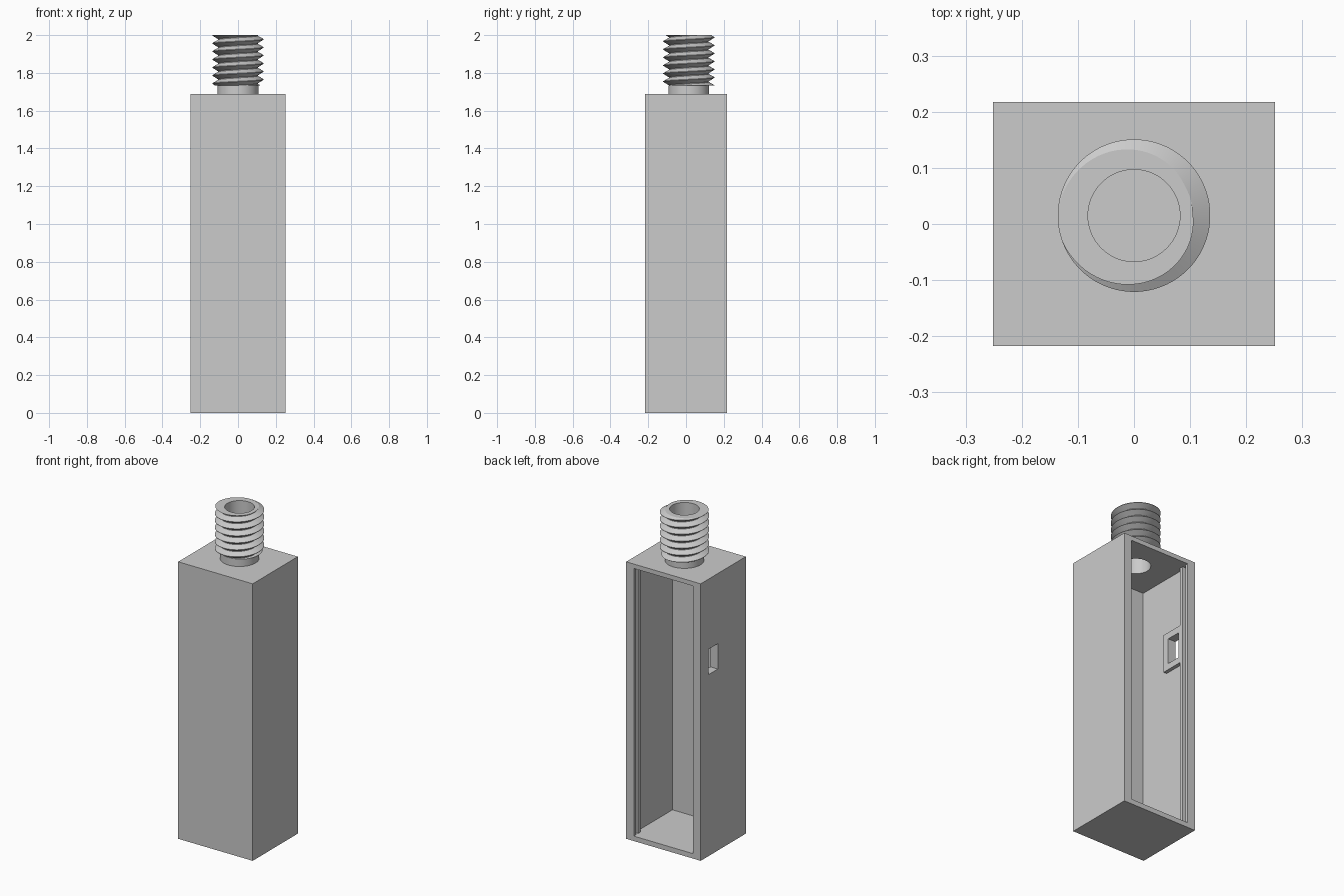
import bpy, bmesh, math
from mathutils import Vector

cube = bpy.data.objects.get("Cube")
if cube:
    bpy.data.objects.remove(cube, do_unlink=True)

GREY = (0.6, 0.6, 0.6, 1)
grey = bpy.data.materials.new("plain_grey")
grey.use_nodes = True
grey.diffuse_color = GREY
grey.node_tree.nodes["Principled BSDF"].inputs["Base Color"].default_value = GREY

TOP, SCREW_Y = 1.687, 0.015
FLOOR, CEILING = 0.03, 1.66
THREAD_START, THREAD_END = 1.733, 2.0


def add_object(name, bm):
    mesh = bpy.data.meshes.new(name)
    bmesh.ops.recalc_face_normals(bm, faces=bm.faces)
    bm.to_mesh(mesh)
    bm.free()
    mesh.materials.append(grey)
    ob = bpy.data.objects.new(name, mesh)
    bpy.context.collection.objects.link(ob)
    return ob


def box(name, x, y, z):
    bm = bmesh.new()
    bmesh.ops.create_cube(bm, size=1)
    for v in bm.verts:
        v.co = [lo + (c + 0.5) * (hi - lo) for c, (lo, hi) in zip(v.co, (x, y, z))]
    return add_object(name, bm)


def cylinder(name, radius, low, high):
    bm = bmesh.new()
    bmesh.ops.create_cone(bm, cap_ends=True, segments=64, radius1=radius,
                          radius2=radius, depth=high - low)
    bmesh.ops.translate(bm, verts=bm.verts, vec=(0, SCREW_Y, (low + high) / 2))
    return add_object(name, bm)


def cut(ob, cutters):
    for cutter in cutters:
        cutter.hide_render = True
        mod = ob.modifiers.new("cut", 'BOOLEAN')
        mod.operation, mod.object, mod.solver = 'DIFFERENCE', cutter, 'EXACT'
        bpy.context.view_layer.objects.active = ob
        bpy.ops.object.modifier_apply(modifier=mod.name)


def smooth(ob, degrees):
    bpy.ops.object.select_all(action='DESELECT')
    ob.select_set(True)
    bpy.context.view_layer.objects.active = ob
    bpy.ops.object.shade_smooth_by_angle(angle=math.radians(degrees))


def threaded_rod(name, root, crest, pitch, phase, steps=64):
    """Right-handed V thread: a helical sheet trimmed flat at both ends."""
    bm = bmesh.new()
    profile = ((0, crest), (0.06, crest), (0.47, root), (0.55, root), (1, crest))
    turns = math.ceil((THREAD_END - THREAD_START) / pitch) + 4
    start = THREAD_END - (turns - 2) * pitch
    rows = []
    for i in range(turns * steps + 1):
        a = phase + math.tau * i / steps
        rows.append([bm.verts.new((r * math.cos(a), SCREW_Y + r * math.sin(a),
                                   start + pitch * (i / steps + t)))
                     for t, r in profile])
    for low, high in zip(rows, rows[1:]):
        for k in range(len(profile) - 1):
            bm.faces.new((low[k], high[k], high[k + 1], low[k + 1]))
    bmesh.ops.remove_doubles(bm, verts=bm.verts, dist=1e-5)
    for z, side in ((THREAD_START, -1), (THREAD_END, 1)):
        bmesh.ops.bisect_plane(bm, geom=bm.verts[:] + bm.edges[:] + bm.faces[:],
                               plane_co=(0, 0, z), plane_no=Vector((0, 0, side)),
                               clear_outer=True)
        rim = [e for e in bm.edges if e.is_boundary
               and all(abs(v.co.z - z) < 1e-4 for v in e.verts)]
        bmesh.ops.contextual_create(bm, geom=rim)
    return add_object(name, bm)


# Thin-walled case body with a narrower opening at the back
body = box("case_body", (-0.251, 0.251), (-0.217, 0.217), (0, TOP))
bore = cylinder("bore_cutter", 0.082, 1.5, 2.2)
cavity = box("cavity_cutter", (-0.222, 0.222), (-0.187, 0.197), (FLOOR, CEILING))
opening = box("opening_cutter", (-0.2, 0.2), (0.1, 0.3), (FLOOR, CEILING))
window = box("window_cutter", (-0.3, -0.1), (0.052, 0.14), (1.105, 1.26))
cut(body, [cavity, opening, window, bore])

# Raised frame inside the wall, around the window
frame = box("window_frame", (-0.222, -0.2), (0.012, 0.152), (1.067, 1.3))
cut(frame, [window])

# Ribs that form the lid slots together with the back lips
for side, label in ((-1, "right"), (1, "left")):
    box(label + "_lid_rib", sorted((side * 0.222, side * 0.2)), (0.152, 0.174),
        (FLOOR, CEILING))

# Hollow neck and threaded stud
neck = cylinder("stud_neck", 0.108, TOP, THREAD_START)
stud = threaded_rod("threaded_stud", 0.105, 0.136, 0.0425, math.radians(200))
for part in (neck, stud):
    cut(part, [bore])
for part in (body, neck, stud):
    smooth(part, 25)

for helper in (bore, cavity, opening, window):
    bpy.data.objects.remove(helper, do_unlink=True)
